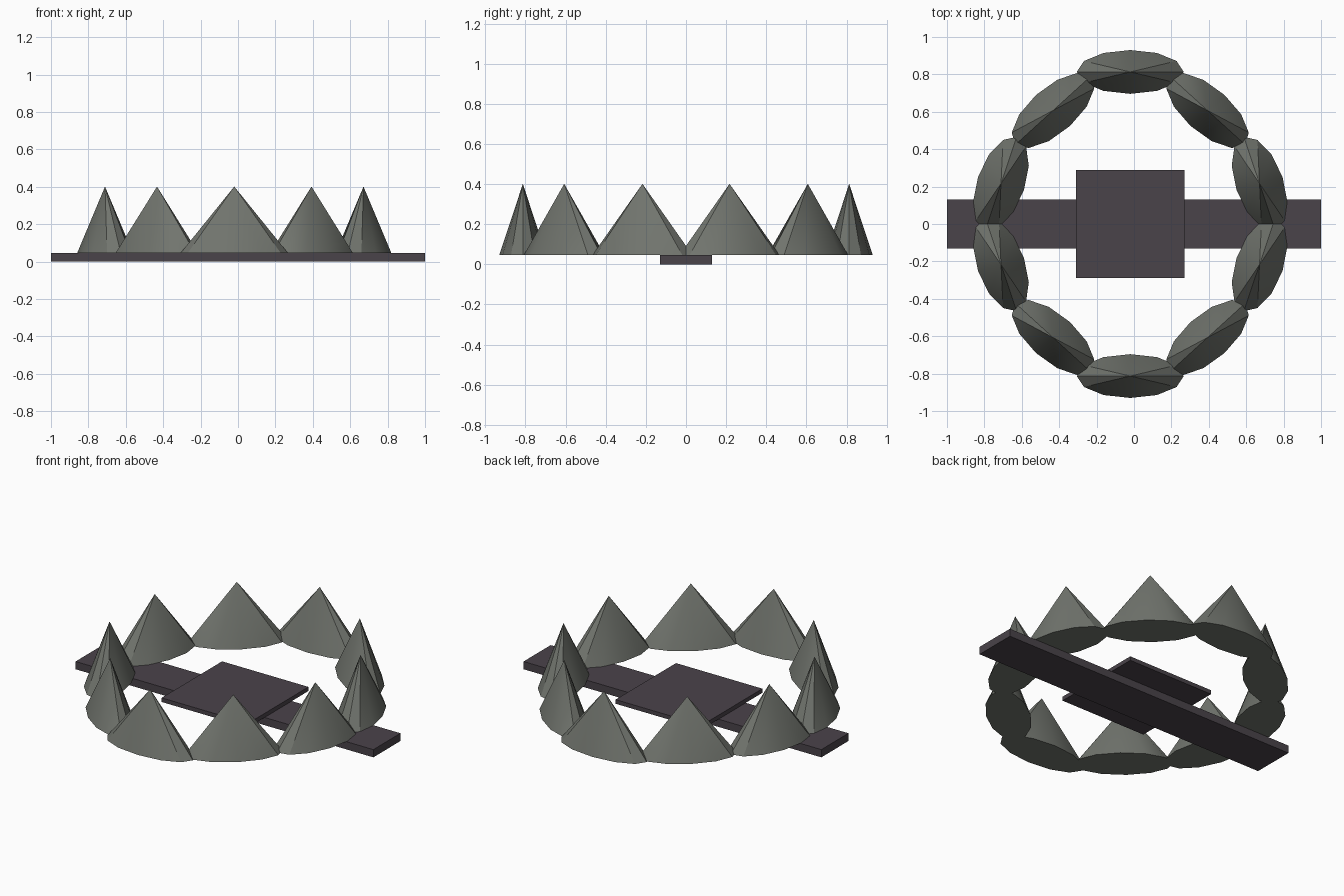
import bpy, bmesh, math
from mathutils import Matrix, Vector

if "Cube" in bpy.data.objects:
    bpy.data.objects.remove(bpy.data.objects["Cube"], do_unlink=True)

BASE_Z = 0.047      # top of the bar, where the teeth stand
TOOTH_H = 0.354
CENTRE_X = -0.02    # the jaw ring sits slightly off the bar's middle


def material(name, rgb):
    mat = bpy.data.materials.new(name)
    mat.use_nodes = True
    colour = (*rgb, 1.0)
    mat.diffuse_color = colour
    bsdf = mat.node_tree.nodes["Principled BSDF"]
    bsdf.inputs["Base Color"].default_value = colour
    return mat


def make_object(name, bm, mat, location=(0, 0, 0)):
    mesh = bpy.data.meshes.new(name)
    bm.to_mesh(mesh)
    bm.free()
    mesh.materials.append(mat)
    obj = bpy.data.objects.new(name, mesh)
    obj.location = location
    bpy.context.collection.objects.link(obj)
    return obj


def box(name, size, centre, mat):
    bm = bmesh.new()
    bmesh.ops.create_cube(bm, size=1.0, matrix=Matrix.Diagonal((*size, 1)))
    return make_object(name, bm, mat, centre)


def tooth(name, x, y, angle, mat, mirror_x):
    """Flattened twelve-sided cone on the jaw ring, mirrored around it."""
    bm = bmesh.new()
    place = (Matrix.Translation((x, y, TOOTH_H / 2))
             @ Matrix.Diagonal((1.1, 1, 1, 1))
             @ Matrix.Rotation(math.radians(angle), 4, 'Z')
             @ Matrix.Diagonal((0.26, 0.117, 1, 1)))
    bmesh.ops.create_cone(bm, cap_ends=True, segments=12, radius1=1,
                          radius2=0, depth=TOOTH_H, matrix=place)
    bmesh.ops.remove_doubles(bm, verts=bm.verts, dist=1e-5)
    bmesh.ops.recalc_face_normals(bm, faces=bm.faces)
    obj = make_object(name, bm, mat, (CENTRE_X, 0, BASE_Z))
    bpy.ops.object.select_all(action='DESELECT')
    obj.select_set(True)
    bpy.context.view_layer.objects.active = obj
    bpy.ops.object.shade_smooth_by_angle(angle=math.radians(30))
    mirror = obj.modifiers.new("mirror", 'MIRROR')
    mirror.use_axis = (mirror_x, True, False)
    mirror.use_mirror_merge = False
    return obj


dark_iron = material("dark_iron", (0.068, 0.056, 0.068))
grey_steel = material("grey_steel", (0.165, 0.176, 0.155))

# Base bar and trigger plate
box("base_bar", (2.0, 0.26, BASE_Z), (0, 0, BASE_Z / 2), dark_iron)
box("trigger_plate", (0.58, 0.58, 0.025), (CENTRE_X, 0, BASE_Z + 0.0125), dark_iron)

# Jaw teeth: end teeth, diagonal teeth and side teeth
tooth("end_teeth", 0, -0.813, 0, grey_steel, False)
tooth("diagonal_teeth", 0.413, -0.607, 45, grey_steel, True)
tooth("side_teeth", 0.691, -0.217, 73, grey_steel, True)
